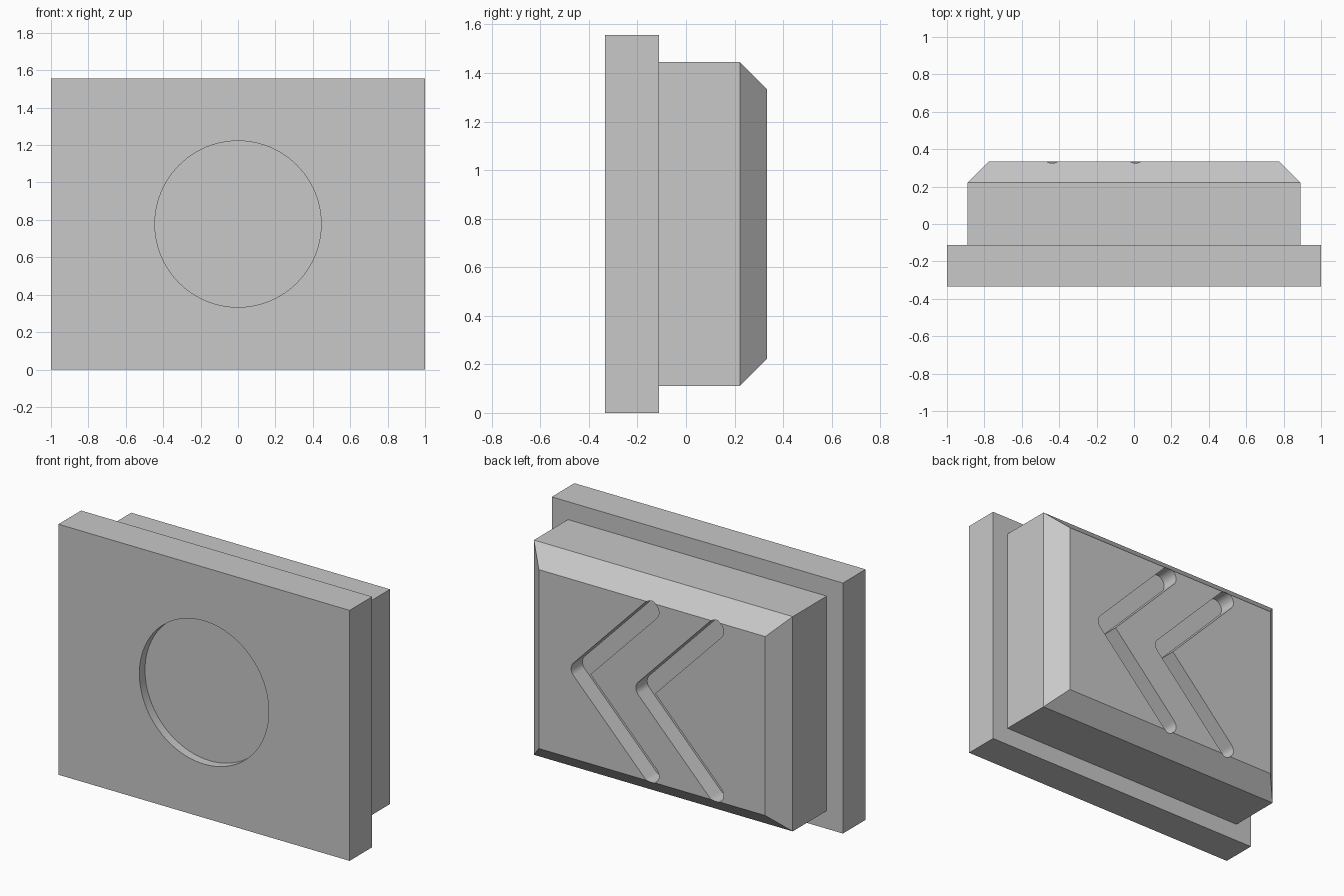
import bpy, bmesh
from math import pi, atan2, cos, sin

cube = bpy.data.objects.get("Cube")
if cube:
    bpy.data.objects.remove(cube, do_unlink=True)

U = 1 / 9                      # design module
MID = 7 * U                    # mid height
BACK = 3 * U                   # rear face

grey = bpy.data.materials.new("plain grey")
grey.use_nodes = True
colour = (0.58, 0.58, 0.58, 1)
grey.diffuse_color = colour
grey.node_tree.nodes["Principled BSDF"].inputs["Base Color"].default_value = colour


def loft(name, rings):
    """Skin a stack of equal outlines, each given as (y, [(x, z), ...])."""
    bm = bmesh.new()
    loops = [[bm.verts.new((x, y, z)) for x, z in pts] for y, pts in rings]
    for a, b in zip(loops, loops[1:]):
        for i in range(len(a)):
            j = (i + 1) % len(a)
            bm.faces.new((a[i], a[j], b[j], b[i]))
    bm.faces.new(loops[0])
    bm.faces.new(loops[-1])
    bmesh.ops.recalc_face_normals(bm, faces=bm.faces)
    mesh = bpy.data.meshes.new(name)
    bm.to_mesh(mesh)
    bm.free()
    mesh.materials.append(grey)
    obj = bpy.data.objects.new(name, mesh)
    bpy.context.collection.objects.link(obj)
    return obj


def rect(w, h):
    return [(sx * w, MID + sz * h) for sx, sz in ((-1, -1), (1, -1), (1, 1), (-1, 1))]


def arc(cx, cz, r, start, end, steps):
    return [(cx + r * cos(start + (end - start) * i / steps),
             cz + r * sin(start + (end - start) * i / steps)) for i in range(steps + 1)]


def activate(obj):
    bpy.ops.object.select_all(action='DESELECT')
    obj.select_set(True)
    bpy.context.view_layer.objects.active = obj


def cut(obj, cutter):
    cutter.hide_render = True
    activate(obj)
    mod = obj.modifiers.new("cut", 'BOOLEAN')
    mod.operation = 'DIFFERENCE'
    mod.solver = 'EXACT'
    mod.object = cutter
    bpy.ops.object.modifier_apply(modifier=mod.name)
    bpy.data.objects.remove(cutter, do_unlink=True)


# Front plate with a shallow round recess
plate = loft("front_plate", [(-BACK, rect(9 * U, MID)), (-U, rect(9 * U, MID))])
disc = arc(0, MID, 4 * U, 0, 2 * pi, 96)[:-1]
cut(plate, loft("recess_cutter", [(-BACK - U, disc), (-2.5 * U, disc)]))

# Rear block with a chamfered back
block = loft("rear_block", [(-U, rect(8 * U, 6 * U)), (2 * U, rect(8 * U, 6 * U)),
                            (BACK, rect(7 * U, 5 * U))])

# Two chevron grooves with rounded ends
R, RUN, RISE = U / 2, 0.492, 0.508
lean = atan2(RUN, RISE)
for corner in (0.5, 0.5 - 4 * U):
    tip = corner - RUN
    outline = (arc(corner, MID, R, -lean, lean, 12)
               + arc(tip, MID + RISE, R, lean, lean + pi, 16)
               + [(corner - R / cos(lean), MID)]
               + arc(tip, MID - RISE, R, pi - lean, 2 * pi - lean, 16))
    cut(block, loft("groove_cutter", [(2 * U, outline), (4 * U, outline)]))

for part in (plate, block):
    activate(part)
    bpy.ops.object.shade_smooth_by_angle(angle=pi / 6)
